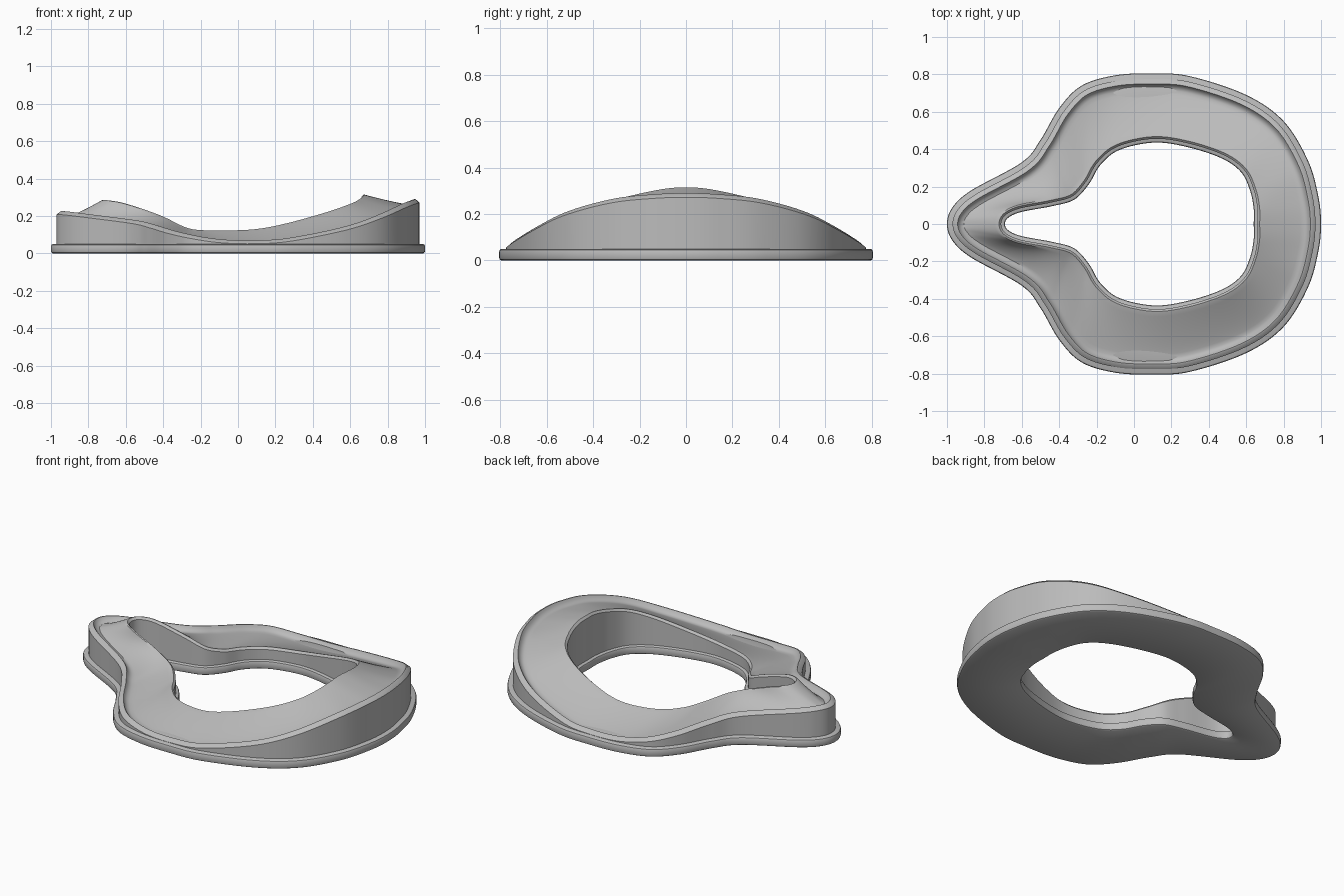
import bpy
import bmesh
from mathutils import Vector

cube = bpy.data.objects.get("Cube")
if cube:
    bpy.data.objects.remove(cube, do_unlink=True)

STEPS = 8          # spline samples between neighbouring control points
FLANGE_TOP = 0.05
PAD_ROWS = 12

# Half outlines from the nose tip to the wide end: x, y, rim height
OUTER = [(-1, 0, .225), (-.97, .09, .225), (-.87, .18, .215), (-.6, .33, .18),
         (-.5, .45, .155), (-.4, .62, .125), (-.28, .74, .1), (-.1, .795, .075),
         (.1, .805, .07), (.3, .79, .085), (.6, .69, .145), (.8, .55, .21),
         (.93, .34, .265), (.985, .15, .285), (1, 0, .29)]
INNER = [(-.69, 0, .285), (-.67, .035, .283), (-.6, .065, .268), (-.44, .095, .215),
         (-.32, .13, .165), (-.24, .215, .135), (-.18, .315, .125), (-.08, .395, .122),
         (.1, .435, .13), (.27, .415, .165), (.46, .355, .22), (.57, .28, .262),
         (.62, .18, .29), (.64, .08, .31), (.64, 0, .315)]


def smooth_outline(half):
    """Mirror a half outline and run a closed spline through it."""
    points = [Vector(p) for p in half]
    points += [Vector((p.x, -p.y, p.z)) for p in reversed(points[1:-1])]
    count = len(points)
    result = []
    for i in range(count):
        a, b, c, d = (points[(i + k) % count] for k in (-1, 0, 1, 2))
        for s in range(STEPS):
            t = s / STEPS
            result.append(b + (c - a) * t / 2
                          + (a * 2 - b * 5 + c * 4 - d) * t ** 2 / 2
                          + (b * 3 - a - c * 3 + d) * t ** 3 / 2)
    return result


def sideways(outline):
    """Unit vectors in plan pointing to the right of travel."""
    count = len(outline)
    result = []
    for i in range(count):
        along = outline[(i + 1) % count] - outline[i - 1]
        result.append(Vector((along.y, -along.x, 0)).normalized())
    return result


outer, inner = smooth_outline(OUTER), smooth_outline(INNER)
outer_in = sideways(outer)
inner_out = [-v for v in sideways(inner)]


def at_height(outline, direction, inset, height):
    """Ring offset into the material at one fixed height."""
    return [Vector((*(p + d * inset).xy, height)) for p, d in zip(outline, direction)]


def at_rim(outline, direction, inset, drop):
    """Ring offset into the material, following the rim."""
    return [p + d * inset - Vector((0, 0, drop)) for p, d in zip(outline, direction)]


def loft(name, rings, material):
    """Skin a closed loop of rings into one smooth object."""
    bm = bmesh.new()
    rows = [[bm.verts.new(p) for p in ring] for ring in rings]
    for r, row in enumerate(rows):
        previous = rows[r - 1]
        for i in range(len(row)):
            bm.faces.new((previous[i - 1], previous[i], row[i], row[i - 1]))
    bmesh.ops.recalc_face_normals(bm, faces=bm.faces)
    mesh = bpy.data.meshes.new(name)
    bm.to_mesh(mesh)
    bm.free()
    mesh.materials.append(material)
    obj = bpy.data.objects.new(name, mesh)
    bpy.context.collection.objects.link(obj)
    bpy.ops.object.select_all(action="DESELECT")
    obj.select_set(True)
    bpy.context.view_layer.objects.active = obj
    bpy.ops.object.shade_smooth_by_angle(angle=0.6)
    return obj


grey = bpy.data.materials.new("plain grey")
grey.use_nodes = True
colour = (0.5, 0.5, 0.5, 1)
grey.diffuse_color = colour
grey.node_tree.nodes["Principled BSDF"].inputs["Base Color"].default_value = colour

# Flat base flange with rounded edges on both sides
flange_edge = [(.01, 0), (.003, .004), (0, .012), (0, .038), (.003, .046), (.01, FLANGE_TOP)]
flange = [at_height(outer, outer_in, d, z) for d, z in flange_edge]
flange += [at_height(inner, inner_out, d, z) for d, z in reversed(flange_edge)]
loft("base_flange", flange, grey)

# Cushion: outer wall, sloping lip, shallow groove, saddle pad, inner wall
cushion = [at_height(outer, outer_in, .03, .02)]
cushion += [at_rim(outer, outer_in, d, drop) for d, drop in
            [(.03, .018), (.05, .001), (.057, 0), (.064, .012), (.075, .023)]]
groove = at_rim(outer, outer_in, .09, .028)
crest = at_rim(inner, inner_out, .04, .002)
for row in range(PAD_ROWS + 1):
    t = row / PAD_ROWS
    ring = [a.lerp(b, t) for a, b in zip(groove, crest)]
    for p, a, b in zip(ring, groove, crest):
        p.z = a.z + (b.z - a.z) * t ** 1.2
    cushion.append(ring)
cushion += [at_rim(inner, inner_out, d, drop) for d, drop in [(.032, 0), (.02, .012)]]
cushion.append(at_height(inner, inner_out, .02, .02))
loft("cushion", cushion, grey)
